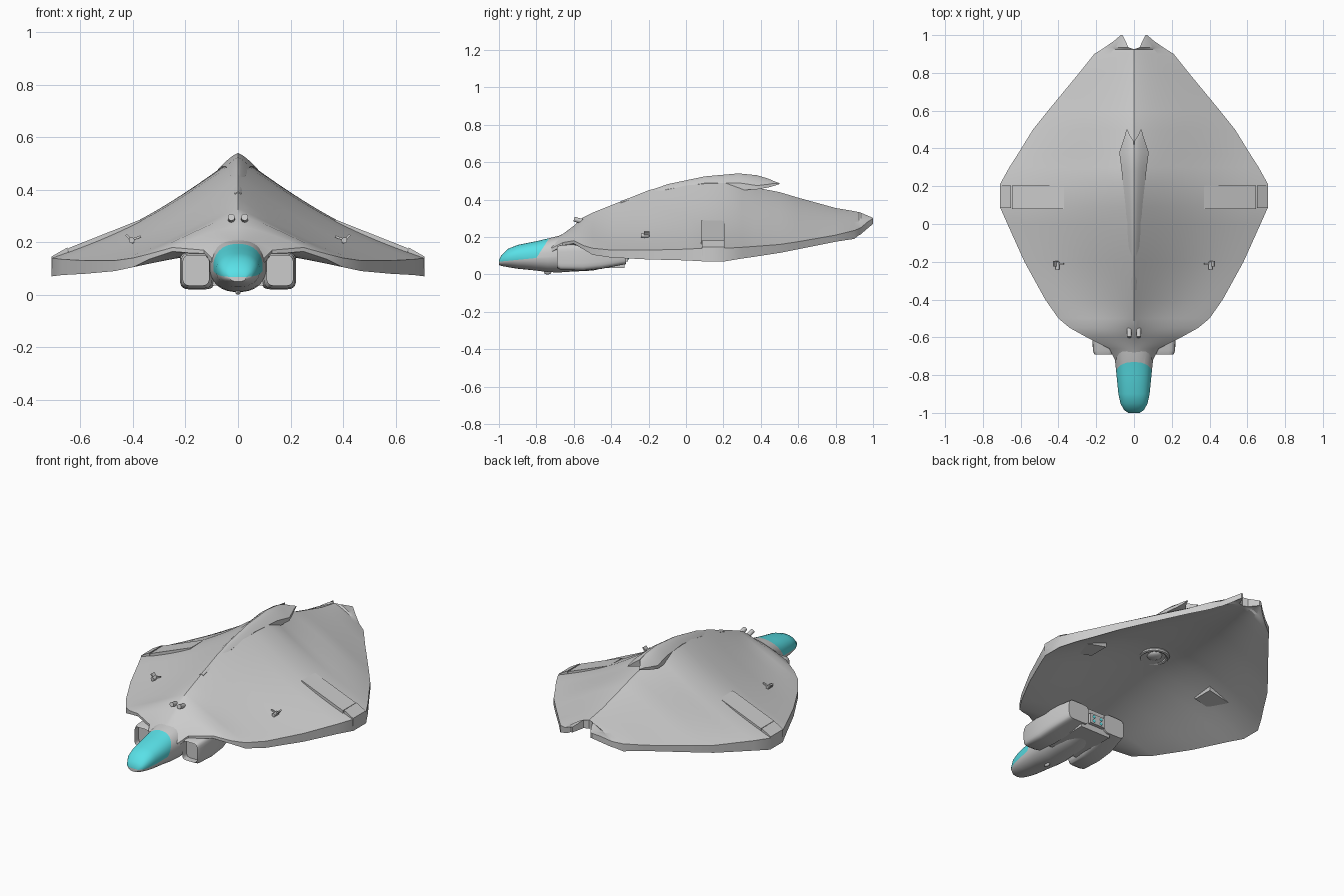
import bpy, bmesh, math
from mathutils import Vector, Matrix

if "Cube" in bpy.data.objects:
    bpy.data.objects.remove(bpy.data.objects["Cube"])

cyan = bpy.data.materials.new("cyan_glass")
cyan.diffuse_color = (0.1, 0.75, 0.8, 1)
cyan.use_nodes = True
cyan.node_tree.nodes["Principled BSDF"].inputs["Base Color"].default_value = cyan.diffuse_color


def finish(bm, name, mirror=False, angle=30):
    if mirror:
        d = bmesh.ops.duplicate(bm, geom=bm.verts[:] + bm.edges[:] + bm.faces[:])
        vs = [g for g in d["geom"] if isinstance(g, bmesh.types.BMVert)]
        bmesh.ops.scale(bm, vec=(-1, 1, 1), verts=vs)
        bmesh.ops.remove_doubles(bm, verts=bm.verts[:], dist=1e-4)
    bmesh.ops.recalc_face_normals(bm, faces=bm.faces[:])
    me = bpy.data.meshes.new(name)
    bm.to_mesh(me)
    bm.free()
    ob = bpy.data.objects.new(name, me)
    bpy.context.collection.objects.link(ob)
    bpy.ops.object.select_all(action='DESELECT')
    ob.select_set(True)
    bpy.context.view_layer.objects.active = ob
    bpy.ops.object.shade_smooth_by_angle(angle=math.radians(angle))
    return ob


def panel(name, rows, f, g, n):
    """Mirrored shell. Row: y, inner x, outer x, ridge z, edge top, edge bottom, under-centre z."""
    bm = bmesh.new()
    tops, bots = [], []
    for y, xi, w, zr, ze, zb, zu in rows:
        us = [i / n for i in range(n + 1)]
        tops.append([bm.verts.new((xi + (w - xi) * u, y, ze + (zr - ze) * f(u, y))) for u in us])
        bots.append([bm.verts.new((xi + (w - xi) * u, y, zb + (zu - zb) * g(u))) for u in us])
    for k in range(len(rows) - 1):
        t, t2, b, b2 = tops[k], tops[k + 1], bots[k], bots[k + 1]
        for i in range(n):
            bm.faces.new((t[i], t[i + 1], t2[i + 1], t2[i]))
            bm.faces.new((b[i], b2[i], b2[i + 1], b[i + 1]))
        bm.faces.new((t[n], b[n], b2[n], t2[n]))
        if rows[k][1] > 0 or rows[k + 1][1] > 0:
            bm.faces.new((t[0], t2[0], b2[0], b[0]))
    for t, b in ((tops[0], bots[0]), (tops[-1], bots[-1])):
        for i in range(n):
            bm.faces.new((t[i], b[i], b[i + 1], t[i + 1]))
    return finish(bm, name, mirror=True)


def loft(rows, p, n):
    """Closed superellipse loft along y. Row: y, centre x, half width, bottom z, top z."""
    bm = bmesh.new()
    rings = []
    for y, cx, w, zb, zt in rows:
        ring = []
        for i in range(n):
            a = 2 * math.pi * (i + 0.5) / n
            c, s = math.cos(a), math.sin(a)
            ring.append(bm.verts.new((cx + w * math.copysign(abs(c) ** (2 / p), c), y,
                                      (zb + zt) / 2 + (zt - zb) / 2 * math.copysign(abs(s) ** (2 / p), s))))
        rings.append(ring)
    for r, q in zip(rings, rings[1:]):
        for i in range(n):
            j = (i + 1) % n
            bm.faces.new((r[i], r[j], q[j], q[i]))
    front = bm.faces.new(rings[0])
    bm.faces.new(rings[-1])
    return bm, front


def solid(name, kind, loc, size, rot=(0, 0, 0), mat=None, mirror=False):
    bm = bmesh.new()
    if kind == "box":
        bmesh.ops.create_cube(bm, size=1)
    elif kind == "ball":
        bmesh.ops.create_uvsphere(bm, u_segments=16, v_segments=10, radius=0.5)
    else:
        bmesh.ops.create_cone(bm, cap_ends=True, segments=16, radius1=0.5, radius2=0.5, depth=1)
    bmesh.ops.scale(bm, vec=size, verts=bm.verts[:])
    for ang, ax in zip(rot, "XYZ"):
        bmesh.ops.rotate(bm, verts=bm.verts[:], matrix=Matrix.Rotation(math.radians(ang), 3, ax))
    bmesh.ops.translate(bm, vec=loc, verts=bm.verts[:])
    ob = finish(bm, name, mirror)
    if mat:
        ob.data.materials.append(mat)
    return ob


# Main wing shell: hollow underneath, notched tail
def top_curve(u, y):
    tent = 1 - u - 0.1 * math.sin(math.pi * u)
    dome = math.cos(math.pi * u / 2)
    k = min(1, max(0, (-0.45 - y) / 0.2)) if y < 0 else 0.5 * min(1, max(0, (y - 0.25) / 0.3))
    return tent * (1 - k) + dome * k


shell_rows = [
    (-.72, 0, .10, .19, .14, .12, .10), (-.66, 0, .13, .215, .17, .155, .12),
    (-.60, 0, .25, .26, .18, .165, .15), (-.55, 0, .34, .305, .155, .135, .155),
    (-.50, 0, .40, .33, .14, .105, .16), (-.40, 0, .47, .37, .13, .09, .18),
    (-.20, 0, .58, .45, .13, .08, .22), (0, 0, .67, .50, .135, .075, .265),
    (.09, 0, .71, .515, .14, .07, .28), (.21, 0, .71, .53, .14, .07, .30),
    (.30, 0, .66, .50, .145, .085, .30), (.37, 0, .615, .465, .15, .095, .30),
    (.50, 0, .535, .44, .16, .115, .30), (.60, 0, .455, .41, .175, .135, .295),
    (.80, 0, .29, .355, .21, .175, .285), (.90, 0, .21, .338, .235, .19, .28),
    (.925, 0, .17, .333, .245, .21, .28), (.935, .03, .155, .33, .25, .215, .28),
    (.97, .045, .105, .315, .28, .245, .275), (1.0, .06, .07, .302, .30, .27, .27)]
panel("wing_shell", shell_rows, top_curve, lambda u: math.cos(math.pi * u / 2), 20)

# Dorsal hood with forked rear tip
hood_rows = [
    (-.35, 0, .012, .392, .385, .37, .37), (-.10, 0, .03, .482, .455, .43, .44),
    (.10, 0, .045, .524, .488, .46, .47), (.28, 0, .065, .54, .49, .45, .46),
    (.38, 0, .078, .53, .475, .455, .465), (.44, .002, .058, .512, .482, .465, .47),
    (.47, .022, .048, .499, .487, .473, .476), (.50, .035, .04, .488, .487, .483, .483)]
panel("dorsal_hood", hood_rows, lambda u, y: 1 - u ** 1.3, lambda u: 1 - u, 5)

# Wing flaps and tip plates
lin = lambda u, y=0: 1 - u
panel("wing_flap", [(y, .37, .645, .287, .178, .14, .2) for y in (.08, .205)], lin, lin, 4)
panel("wing_tip_plate", [(y, .65, .71, .18, .146, .1, .13) for y in (.085, .205)], lin, lin, 2)
solid("wing_tip_port", "cyl", (.709, .14, .108), (.03, .08, .002), (0, 90, 0), mirror=True)

# Cockpit hull with cyan canopy
bm, _ = loft([(-1, 0, .03, .05, .078), (-.985, 0, .053, .045, .105), (-.95, 0, .072, .038, .138),
              (-.90, 0, .083, .03, .158), (-.80, 0, .093, .02, .178), (-.74, 0, .099, .012, .192),
              (-.68, 0, .108, .01, .207), (-.60, 0, .11, .015, .22), (-.50, 0, .10, .02, .2),
              (-.34, 0, .07, .055, .15)], 2.3, 28)
n1 = Vector((0, -.02, .2)).normalized()
n2 = Vector((0, -.10, .065)).normalized()
p = Vector((0, -.80, .088))
for nrm in (n1, n2):
    bmesh.ops.bisect_plane(bm, geom=bm.verts[:] + bm.edges[:] + bm.faces[:], plane_co=p, plane_no=nrm)
for fc in bm.faces:
    d = fc.calc_center_median() - p
    fc.material_index = int(d.dot(n1) > 0 and d.dot(n2) > 0)
hull = finish(bm, "cockpit")
hull.data.materials.append(None)
hull.data.materials.append(cyan)

# Side engine pods with recessed intakes
bm, front = loft([(-.69, .16, .05, .035, .15), (-.67, .158, .06, .024, .157), (-.55, .155, .067, .02, .165),
                  (-.45, .15, .07, .03, .17), (-.32, .125, .07, .055, .17)], 5, 24)
bmesh.ops.inset_individual(bm, faces=[front], thickness=.01)
bmesh.ops.translate(bm, vec=(0, .04, 0), verts=front.verts[:])
finish(bm, "engine_pod", mirror=True)

# Belly block, rear thruster block and lights
solid("belly_block", "box", (0, -.47, .1), (.2, .28, .13))
solid("thruster_block", "box", (0, -.325, .1), (.1, .03, .06))
for z in (.087, .113):
    solid("thruster_light", "ball", (.025, -.31, z), (.018, .01, .018), mat=cyan, mirror=True)
solid("nose_sensor", "ball", (0, -.74, .01), (.02, .04, .02))

# Underside hatch ring with dome
bpy.ops.mesh.primitive_torus_add(location=(0, .17, .293), major_radius=.075, minor_radius=.012,
                                 major_segments=28, minor_segments=8)
bpy.context.object.name = "belly_ring"
bpy.ops.object.shade_smooth_by_angle()
solid("belly_dome", "ball", (0, .17, .3), (.09, .09, .04))

# Wing guns and brow guns
solid("wing_gun_barrel", "cyl", (.405, -.22, .208), (.022, .022, .04), (90, 0, 0), mirror=True)
solid("wing_gun_fin", "box", (.412, -.21, .212), (.008, .03, .045), (0, 40, 0), mirror=True)
solid("wing_gun_arm", "box", (.39, -.21, .215), (.04, .008, .008), (0, 20, 0), mirror=True)
solid("brow_gun", "cyl", (.025, -.575, .289), (.026, .026, .05), (75, 0, 0), mirror=True)
